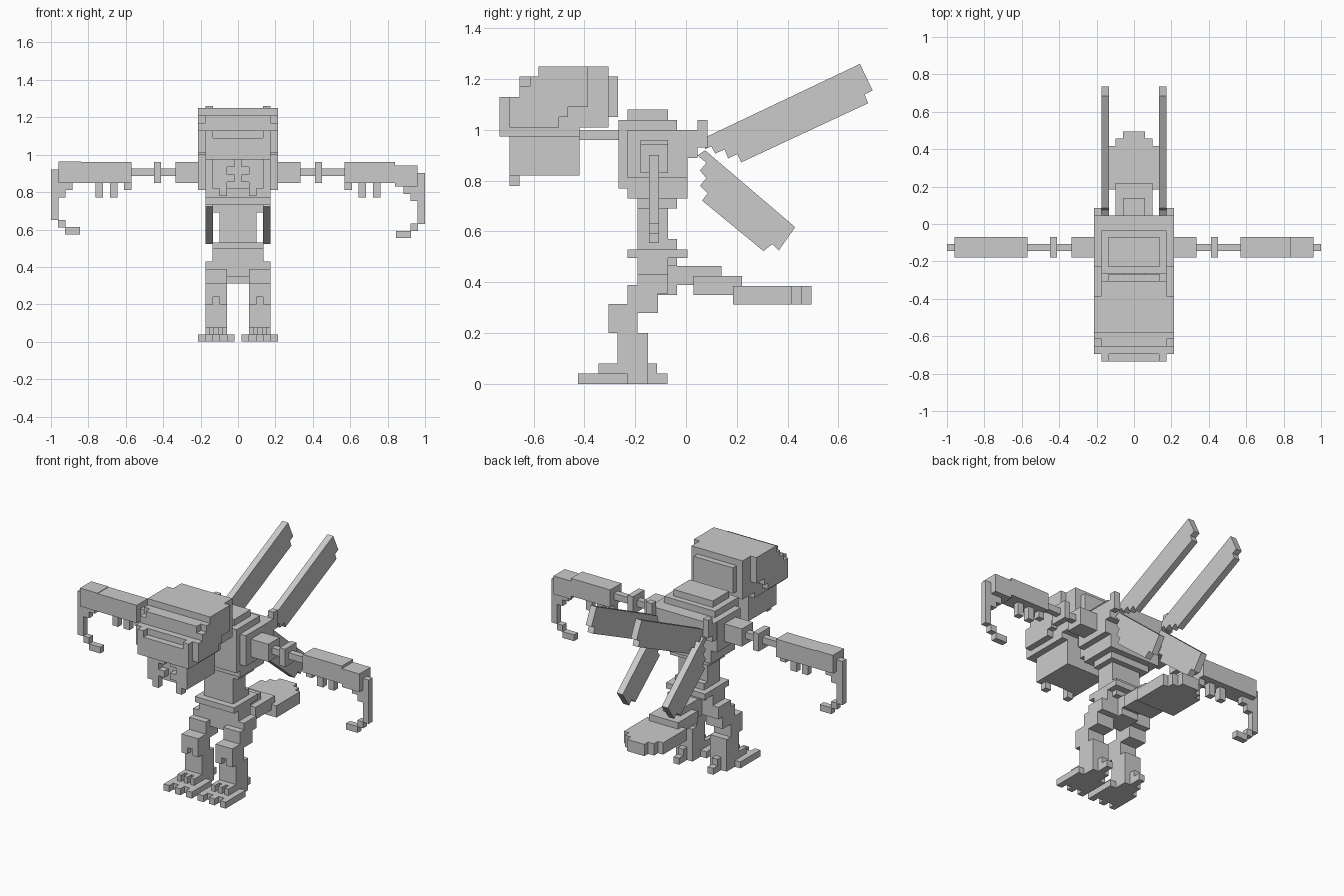
import bpy, bmesh

grey = bpy.data.materials.new("plain grey")
grey.diffuse_color = (0.6, 0.6, 0.6, 1)


def finish(name, bm):
    bmesh.ops.recalc_face_normals(bm, faces=bm.faces)
    me = bpy.data.meshes.new(name)
    bm.to_mesh(me)
    bm.free()
    me.materials.append(grey)
    ob = bpy.data.objects.new(name, me)
    bpy.context.collection.objects.link(ob)
    return ob


def boxes(name, specs, side=1):
    """Blocks given as (x0, x1, y0, y1, z0, z1); side=-1 mirrors them in x."""
    bm = bmesh.new()
    for x0, x1, y0, y1, z0, z1 in specs:
        vs = bmesh.ops.create_cube(bm, size=1)["verts"]
        for v in vs:
            v.co.x = side * (x1 if v.co.x > 0 else x0)
            v.co.y = y1 if v.co.y > 0 else y0
            v.co.z = z1 if v.co.z > 0 else z0
    return finish(name, bm)


def centred(name, specs):
    """Symmetric blocks given as (half_width, y0, y1, z0, z1)."""
    return boxes(name, [(-w, w, a, b, c, d) for w, a, b, c, d in specs])


def plate(name, outline, x0, x1):
    """Flat plate with a y-z outline, extruded along x."""
    bm = bmesh.new()
    f = bm.faces.new([bm.verts.new((x0, y, z)) for y, z in outline])
    r = bmesh.ops.extrude_face_region(bm, geom=[f])
    for v in r["geom"]:
        if isinstance(v, bmesh.types.BMVert):
            v.co.x = x1
    return finish(name, bm)


# head: inner core with stepped brow, overlaid by wider cheek plates
centred("head_core", [
    (.175, -.695, -.42, .975, 1.01),
    (.175, -.695, -.305, 1.01, 1.13),
    (.175, -.655, -.305, 1.13, 1.21),
    (.175, -.58, -.305, 1.21, 1.25),
    (.135, -.305, -.268, 1.05, 1.21),
    (.135, -.735, -.695, .975, 1.09),
])
for s, side in ((1, "right"), (-1, "left")):
    boxes(side + "_cheek", [
        (.175, .215, -.695, -.50, 1.01, 1.05),
        (.175, .215, -.695, -.465, 1.05, 1.09),
        (.175, .215, -.695, -.385, 1.09, 1.13),
        (.175, .215, -.655, -.385, 1.13, 1.17),
        (.175, .215, -.615, -.385, 1.17, 1.21),
        (.175, .215, -.58, -.385, 1.21, 1.25),
        (.135, .175, -.735, -.695, .975, 1.13),
    ], s)
centred("brow", [(.175, -.655, -.6, 1.13, 1.17), (.175, -.615, -.57, 1.17, 1.21)])

# jaw with interlocking front teeth
centred("jaw", [(.135, -.655, -.42, .82, .975)])
for s, side in ((1, "right"), (-1, "left")):
    boxes(side + "_teeth", [
        (.06, .135, -.695, -.655, .82, .975),
        (.02, .06, -.695, -.655, .935, .975),
        (.02, .06, -.695, -.655, .855, .895),
        (.06, .10, -.695, -.655, .78, .82),
    ], s)
centred("neck", [(.06, -.43, -.25, .96, .997)])

# torso: stacked shells of different widths
centred("torso", [
    (.215, -.23, .005, .81, 1.0),
    (.175, -.265, -.035, .77, 1.04),
    (.135, -.23, -.07, 1.04, 1.08),
    (.175, -.23, .005, .73, .81),
    (.135, -.19, -.035, .69, .73),
    (.175, .005, .045, .89, 1.0),
])
centred("waist", [
    (.10, -.19, -.07, .53, .69),
    (.10, -.19, -.035, .53, .57),
    (.135, -.23, .005, .495, .53),
    (.10, -.19, -.035, .465, .495),
])
centred("hips", [
    (.135, -.19, -.07, .43, .495),
    (.175, -.19, -.07, .39, .43),
    (.06, -.19, -.035, .35, .47),
])

# drooping tail, with a rounded stepped tip
centred("tail", [
    (.06, -.05, .14, .39, .465),
    (.10, .03, .22, .35, .425),
    (.135, .185, .418, .312, .385),
    (.10, .418, .457, .312, .385),
    (.06, .457, .495, .312, .385),
])

upper_wing = [(.085, .975), (.685, 1.26), (.735, 1.155), (.703, 1.14), (.717, 1.105),
              (.217, .872), (.203, .905), (.166, .888), (.152, .923), (.115, .907),
              (.10, .935), (.075, .925)]
lower_wing = [(.075, .92), (.43, .617), (.365, .525), (.34, .55), (.305, .523),
              (.063, .722), (.085, .75), (.055, .78), (.08, .81), (.055, .84),
              (.08, .87), (.045, .90)]

for s, side in ((1, "right"), (-1, "left")):
    # leg with knee pad
    boxes(side + "_leg", [
        (.06, .175, -.27, -.15, .04, .20),
        (.06, .175, -.27, -.19, .20, .28),
        (.06, .175, -.27, -.11, .28, .315),
        (.06, .175, -.23, -.11, .315, .355),
        (.06, .175, -.23, -.07, .355, .39),
        (.06, .175, -.19, -.07, .39, .43),
        (.06, .175, -.305, -.27, .24, .315),
        (.06, .10, -.305, -.27, .20, .24),
        (.135, .175, -.305, -.27, .20, .24),
    ], s)
    # foot with three toes and a heel spur
    boxes(side + "_foot", [
        (.06, .175, -.385, -.15, 0, .04),
        (.02, .06, -.425, -.23, 0, .04),
        (.175, .213, -.425, -.23, 0, .04),
        (.098, .137, -.425, -.385, 0, .04),
        (.098, .137, -.15, -.072, 0, .04),
        (.06, .175, -.305, -.19, .04, .08),
        (.06, .085, -.345, -.305, .04, .08),
        (.105, .13, -.345, -.305, .04, .08),
        (.15, .175, -.345, -.305, .04, .08),
        (.098, .137, -.19, -.115, .04, .08),
    ], s)
    # wings and their mounting peg
    a, b = sorted((s * .135, s * .175))
    plate(side + "_upper_wing", upper_wing, a, b)
    plate(side + "_lower_wing", lower_wing, a, b)
    boxes(side + "_wing_peg", [(.175, .213, .045, .085, .93, 1.04),
                               (.175, .213, .005, .045, .89, 1.0)], s)
    # arm: shoulder, rod, elbow disc, spiked forearm
    boxes(side + "_arm", [
        (.215, .335, -.18, -.07, .85, .96),
        (.335, .57, -.145, -.107, .885, .925),
        (.412, .45, -.18, -.07, .85, .96),
        (.57, .84, -.18, -.07, .85, .96),
        (.57, .61, -.145, -.107, .81, .85),
        (.645, .685, -.145, -.107, .772, .85),
        (.722, .762, -.145, -.107, .772, .85),
    ], s)
    # hooked hand, slightly lower on the right
    d = -.02 if s > 0 else 0
    boxes(side + "_hand", [
        (.84, .96, -.18, -.07, .85 + d, .963 + d),
        (.885, .96, -.145, -.107, .81 + d, .85 + d),
        (.922, .96, -.145, -.107, .772 + d, .81 + d),
        (.96, 1.0, -.145, -.107, .65 + d, .922 + d),
        (.922, .962, -.145, -.107, .612 + d, .652 + d),
        (.845, .924, -.145, -.107, .574 + d, .613 + d),
    ], s)
